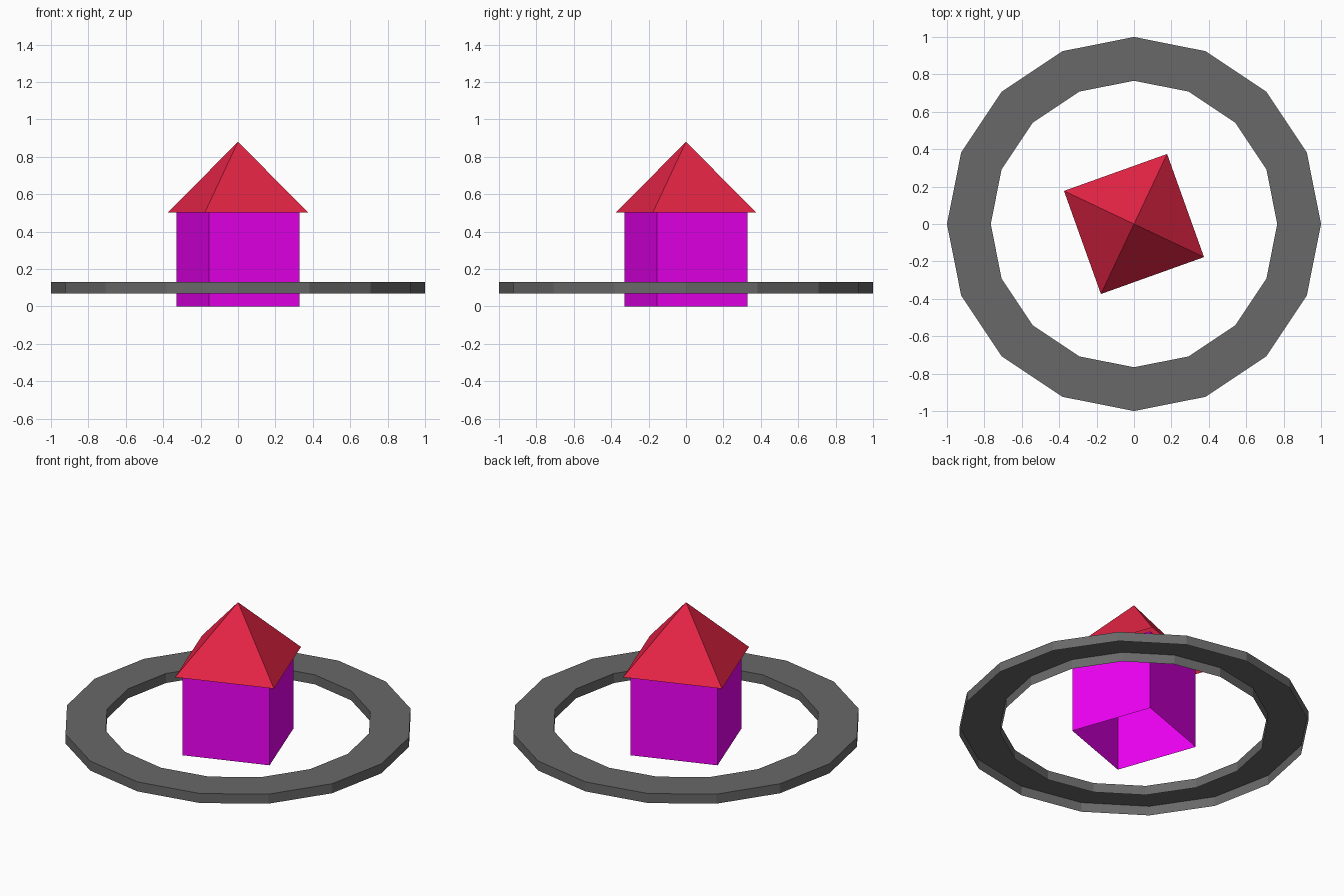
import bpy, bmesh, math

if "Cube" in bpy.data.objects:
    bpy.data.objects.remove(bpy.data.objects["Cube"])

TURN = math.radians(-25.3)


def material(name, color):
    m = bpy.data.materials.new(name)
    m.diffuse_color = (*color, 1)
    m.use_nodes = True
    m.node_tree.nodes["Principled BSDF"].inputs["Base Color"].default_value = m.diffuse_color
    return m


def ring_points(bm, radius, z, sides, turn=0.0):
    return [bm.verts.new((radius * math.cos(turn + 2 * math.pi * i / sides),
                          radius * math.sin(turn + 2 * math.pi * i / sides), z))
            for i in range(sides)]


def bridge(bm, a, b):
    n = len(a)
    for i in range(n):
        j = (i + 1) % n
        bm.faces.new((a[i], a[j], b[j], b[i]))


def finish(bm, name, mat):
    me = bpy.data.meshes.new(name)
    bm.to_mesh(me)
    bm.free()
    me.materials.append(mat)
    ob = bpy.data.objects.new(name, me)
    bpy.context.collection.objects.link(ob)
    return ob


magenta = material("magenta", (0.88, 0.0, 0.92))
red = material("red", (0.8, 0.018, 0.06))
grey = material("grey", (0.14, 0.14, 0.14))

# Walls: square tube, open above and below
bm = bmesh.new()
bridge(bm, ring_points(bm, 0.364, 0, 4, TURN), ring_points(bm, 0.364, 0.505, 4, TURN))
finish(bm, "walls", magenta)

# Roof: four-sided open pyramid, slightly overhanging
bm = bmesh.new()
eaves = ring_points(bm, 0.414, 0.503, 4, TURN)
apex = bm.verts.new((0, 0, 0.88))
for i in range(4):
    bm.faces.new((eaves[i], eaves[(i + 1) % 4], apex))
finish(bm, "roof", red)

# Surrounding flat ring: 16 sides, outer wall, top and inner wall, open below
bm = bmesh.new()
loops = [ring_points(bm, r, z, 16)
         for r, z in ((1, 0.07), (1, 0.13), (0.766, 0.13), (0.766, 0.07))]
for a, b in zip(loops, loops[1:]):
    bridge(bm, a, b)
finish(bm, "surrounding_ring", grey)
